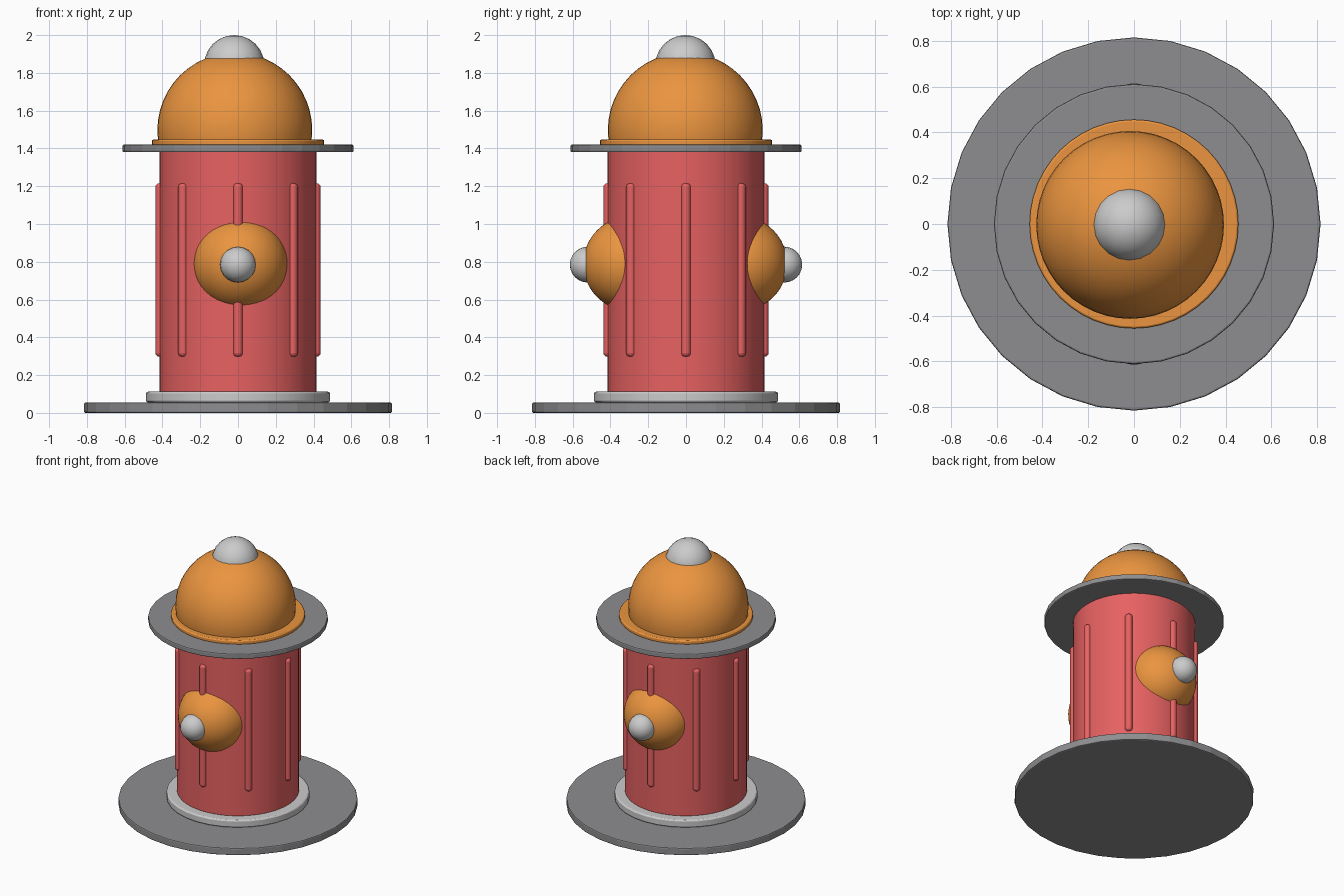
import bpy
import math

if "Cube" in bpy.data.objects:
    bpy.data.objects.remove(bpy.data.objects["Cube"])


def material(name, rgb):
    m = bpy.data.materials.new(name)
    m.diffuse_color = (*rgb, 1)
    m.use_nodes = True
    m.node_tree.nodes["Principled BSDF"].inputs["Base Color"].default_value = m.diffuse_color
    return m


RED = material("red_paint", (0.80, 0.12, 0.12))
ORANGE = material("orange_paint", (0.83, 0.30, 0.05))
DARK = material("dark_grey", (0.27, 0.27, 0.28))


def finish(name, mat, smooth=True):
    ob = bpy.context.object
    ob.name = name
    if mat:
        ob.data.materials.append(mat)
    if smooth:
        bpy.ops.object.shade_smooth_by_angle(angle=math.radians(40))
    return ob


def disc(name, radius, z0, z1, mat=None, bevel=0.008, sides=32, xy=(0, 0), smooth=True, steps=2):
    """Upright cylinder between two heights with softened rims."""
    bpy.ops.mesh.primitive_cylinder_add(vertices=sides, radius=radius, depth=z1 - z0,
                                        location=(*xy, (z0 + z1) / 2))
    ob = finish(name, mat, smooth)
    mod = ob.modifiers.new("rim", 'BEVEL')
    mod.width = bevel
    mod.segments = steps
    return ob


def ball(name, radius, loc, mat=None, segments=32, rings=16, rot=(0, 0, 0)):
    bpy.ops.mesh.primitive_uv_sphere_add(segments=segments, ring_count=rings, radius=radius,
                                         location=loc, rotation=rot)
    ob = finish(name, mat, False)
    bpy.ops.object.shade_smooth()
    return ob


# Ground plate, foot ring and barrel
disc("base_plate", 0.815, 0.0, 0.055, DARK, smooth=False)
disc("foot_ring", 0.487, 0.055, 0.112, bevel=0.01)
disc("barrel", 0.415, 0.105, 1.40, RED, bevel=0.01, sides=64)

# Eight raised ribs around the barrel
for i in range(8):
    a = i * math.pi / 4
    disc(f"rib_{i + 1}", 0.025, 0.298, 1.215, RED, bevel=0.018, sides=16,
         xy=(0.412 * math.cos(a), 0.412 * math.sin(a)), steps=3)

# Brim, bonnet flange, bonnet dome and top knob
disc("brim", 0.612, 1.38, 1.42, DARK, smooth=False)
disc("bonnet_flange", 0.456, 1.415, 1.447, ORANGE, sides=48)
ball("bonnet_dome", 0.41, (-0.017, -0.004, 1.497), ORANGE, 48, 24)
ball("top_knob", 0.16, (-0.02, -0.003, 1.84), None, 20, 12)

# Hose caps with nuts on the front and back
for name, s in (("front", -1), ("back", 1)):
    turn = (math.pi / 2, 0, 0)
    ball(f"{name}_hose_cap", 0.25, (0.012, s * 0.29 - 0.004, 0.79), ORANGE, 48, 24, turn)
    ball(f"{name}_cap_nut", 0.095, (0, s * 0.52, 0.785), None, 20, 12, turn)
